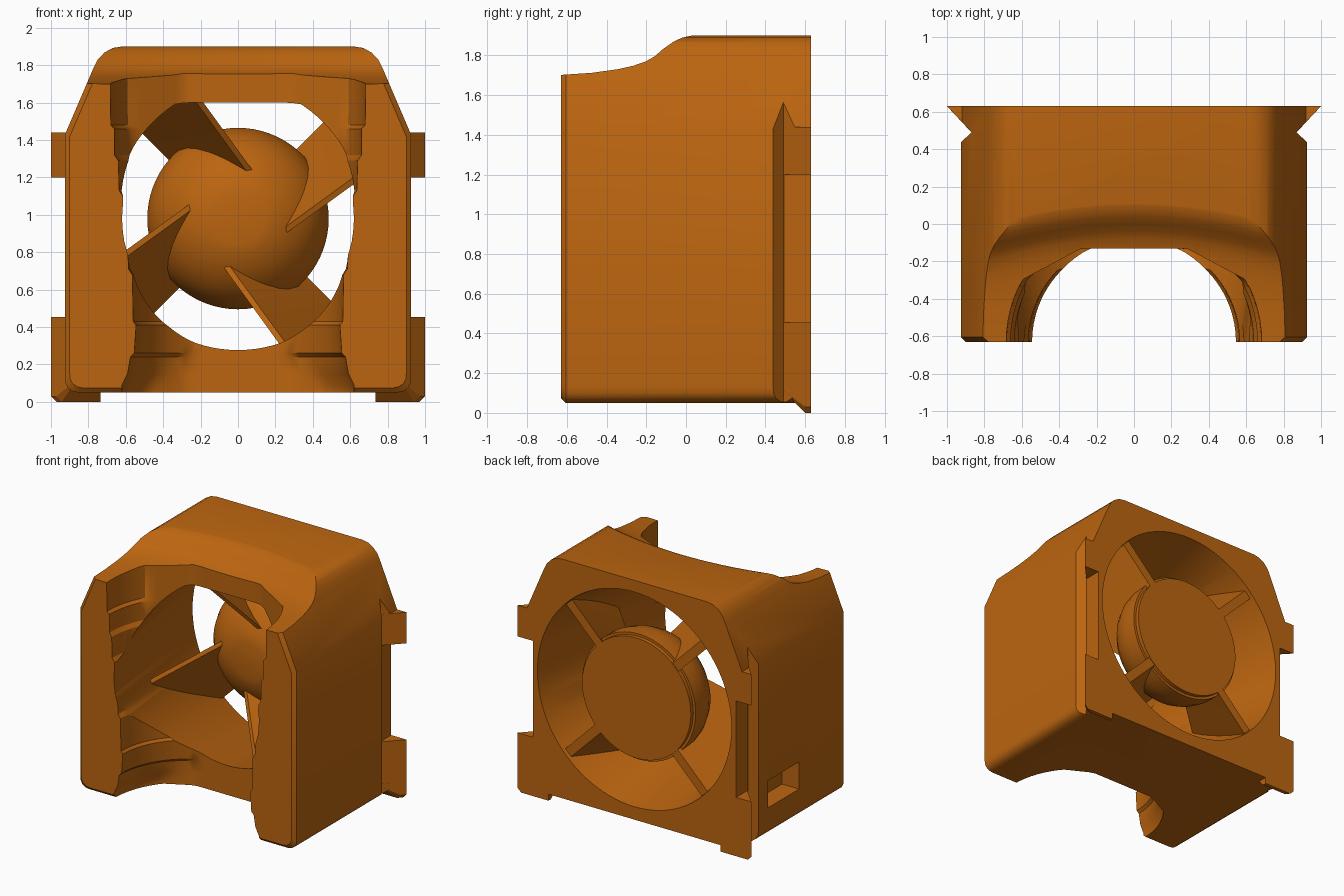
import bpy, bmesh, math
from math import sin, cos, pi, radians

if "Cube" in bpy.data.objects:
    bpy.data.objects.remove(bpy.data.objects["Cube"])

mat = bpy.data.materials.new("orange_plastic")
mat.diffuse_color = (0.5, 0.13, 0.005, 1)
mat.use_nodes = True
mat.node_tree.nodes["Principled BSDF"].inputs["Base Color"].default_value = mat.diffuse_color
CZ = 0.98  # height of the fan axis


def loft(name, rings, clip=None):
    """Skin a row of equal-length closed rings and cap both ends."""
    bm = bmesh.new()
    vs = [[bm.verts.new(p) for p in r] for r in rings]
    n = len(rings[0])
    for a, b in zip(vs, vs[1:]):
        for i in range(n):
            j = (i + 1) % n
            bm.faces.new((a[i], a[j], b[j], b[i]))
    bm.faces.new(vs[0])
    bm.faces.new(vs[-1])
    if clip:
        res = bmesh.ops.bisect_plane(bm, geom=bm.verts[:] + bm.edges[:] + bm.faces[:],
                                     plane_co=clip[0], plane_no=clip[1], clear_outer=True)
        edges = [e for e in res["geom_cut"] if isinstance(e, bmesh.types.BMEdge)]
        bmesh.ops.holes_fill(bm, edges=edges)
    bmesh.ops.recalc_face_normals(bm, faces=bm.faces)
    me = bpy.data.meshes.new(name)
    bm.to_mesh(me)
    bm.free()
    me.materials.append(mat)
    ob = bpy.data.objects.new(name, me)
    bpy.context.collection.objects.link(ob)
    return ob


def box(name, x0, x1, y0, y1, z0, z1):
    return loft(name, [[(x0, y0, z), (x1, y0, z), (x1, y1, z), (x0, y1, z)] for z in (z0, z1)])


def ring_y(r, y, n=72):
    return [(r * cos(2 * pi * i / n), y, CZ + r * sin(2 * pi * i / n)) for i in range(n)]


def activate(ob):
    bpy.ops.object.select_all(action='DESELECT')
    ob.select_set(True)
    bpy.context.view_layer.objects.active = ob


def cut(ob, cutter):
    cutter.hide_render = True
    m = ob.modifiers.new("cut", 'BOOLEAN')
    m.operation, m.solver, m.object = 'DIFFERENCE', 'EXACT', cutter
    activate(ob)
    bpy.ops.object.modifier_apply(modifier=m.name)
    bpy.data.objects.remove(cutter)


def smooth(ob, angle=30):
    activate(ob)
    bpy.ops.object.shade_smooth_by_angle(angle=radians(angle))


# Housing: rounded house-shaped profile run front to back, front edge chamfered
half = [(0.855, 0.05), (0.885, 0.057), (0.91, 0.075), (0.922, 0.1), (0.925, 0.13), (0.925, 1.43),
        (0.775, 1.78), (0.75, 1.83), (0.715, 1.867), (0.67, 1.892), (0.62, 1.9)]
outline = half + [(-x, z) for x, z in reversed(half)]


def house(y, inset):
    kx, kz = 1 - inset / 0.925, 1 - inset / 0.925
    return [(x * kx, y, 0.975 + (z - 0.975) * kz) for x, z in outline]


body = loft("fan_housing", [house(-0.63, 0.025), house(-0.605, 0), house(0.63, 0)])

# Curved scoop lowering the front of the roof
prof = [(0.03, 1.905), (0.0, 1.898), (-0.03, 1.888), (-0.06, 1.87), (-0.1, 1.835), (-0.14, 1.795),
        (-0.18, 1.77), (-0.24, 1.748), (-0.32, 1.73), (-0.45, 1.712), (-0.63, 1.70), (-0.95, 1.69),
        (-0.95, 2.3), (0.03, 2.3)]
rings = []
for i in range(33):
    x = -1.05 + 2.1 * i / 32
    yc = 0.1 - 0.2 * min(abs(x), 0.8) ** 2
    rings.append([(x, yc + s, z) for s, z in prof])
cut(body, loft("roof_cutter", rings))

# Upright front bay with stepped walls
steps = [(-0.2, 0.62), (0.09, 0.62), (0.15, 0.59), (0.24, 0.575), (0.26, 0.555), (0.41, 0.545),
         (0.43, 0.56), (0.68, 0.565), (0.71, 0.585), (0.83, 0.59), (0.86, 0.61), (1.1, 0.615),
         (1.13, 0.635), (1.29, 0.64), (1.32, 0.66), (1.46, 0.66), (1.48, 0.68), (2.3, 0.69)]


def bay(z, r, n=72):
    pts = []
    for i in range(n):
        x, y = r * cos(2 * pi * i / n), -0.63 + r * sin(2 * pi * i / n)
        pts.append((x, min(y, -0.13, -0.13 - (abs(x) - 0.28) * 0.53), z))
    return pts


cut(body, loft("bay_cutter", [bay(z, r) for z, r in steps]))

# Tapered air duct, flattened under the roof lip
cone = [ring_y(0.83 - 0.167 * (0.63 - y), y, 96) for y in (-0.9, 0.75)]
cut(body, loft("duct_cutter", cone, ((0, -0.13, 1.6), (0, -0.22, 0.76))))

# Side grooves, rear side recesses and the small left pocket
for s in (1, -1):
    vee = [(s * 1.0, 0.37), (s * 0.868, 0.49), (s * 1.0, 0.632)]
    cut(body, loft("groove_cutter", [[(x, y, z) for x, y in vee] for z in (-0.1, 2.0)]))
    a, b = sorted((s * 0.87, s * 1.1))
    cut(body, box("recess_cutter", a, b, 0.488, 0.8, 0.45, 1.2))
cut(body, box("pocket_cutter", -1.1, -0.78, -0.06, 0.32, 0.27, 0.48))
smooth(body)

# Flared rear clips and feet
for s, side in ((1, "right"), (-1, "left")):
    def block(y, xo, z0, z1, xi):
        c = min(0.03, xo - 0.87)
        return [(s * xi, y, z0), (s * (xo - c), y, z0), (s * xo, y, z0 + c), (s * xo, y, z1), (s * xi, y, z1)]
    loft("upper_clip_" + side, [[(s * x, y, z) for x, y in
         ((0.84, 0.492), (0.87, 0.492), (1.0, 0.63), (0.84, 0.63))] for z in (1.2, 1.44)])
    loft("foot_" + side, [[(s * x, y, z) for x, y in
         ((0.85, 0.492), (0.87, 0.492), (1.0, 0.63), (0.85, 0.63))] for z in (0.1, 0.455)])
    loft("foot_base_" + side, [block(0.492, 0.871, 0.11, 0.13, 0.735),
         block(0.6, 0.972, 0.0, 0.13, 0.735), block(0.63, 1.0, 0.0, 0.13, 0.735)])

# Domed motor hub with flat nose and back
dome = [(0.14, 0.13), (0.2, 0.145), (0.26, 0.17), (0.32, 0.205), (0.38, 0.255), (0.43, 0.315),
        (0.465, 0.385), (0.485, 0.47), (0.485, 0.575), (0.465, 0.575), (0.465, 0.605)]
smooth(loft("motor_hub", [ring_y(r, y) for r, y in dome]))

# Four twisted guide vanes: offset leading edge in front, radial strut at the back
for k in range(4):
    turn = k * pi / 2
    fa, ba = radians(126) + turn, radians(135) + turn
    f, fn = (cos(fa), sin(fa)), (sin(fa), -cos(fa))
    b, bn = (cos(ba), sin(ba)), (sin(ba), -cos(ba))
    rings = []
    for i in range(9):
        u = i / 8
        t, r, yf = 0.11 + 0.59 * u, 0.36 + 0.49 * u, 0.21 - 0.34 * u

        def front(o):
            return (f[0] * t + fn[0] * o, yf, CZ + f[1] * t + fn[1] * o)

        def back(o):
            return (b[0] * r + bn[0] * o, 0.6, CZ + b[1] * r + bn[1] * o)
        rings.append([front(0.215), front(0.185), back(-0.04), back(0.03)])
    smooth(loft("guide_vane_%d" % (k + 1), rings))
